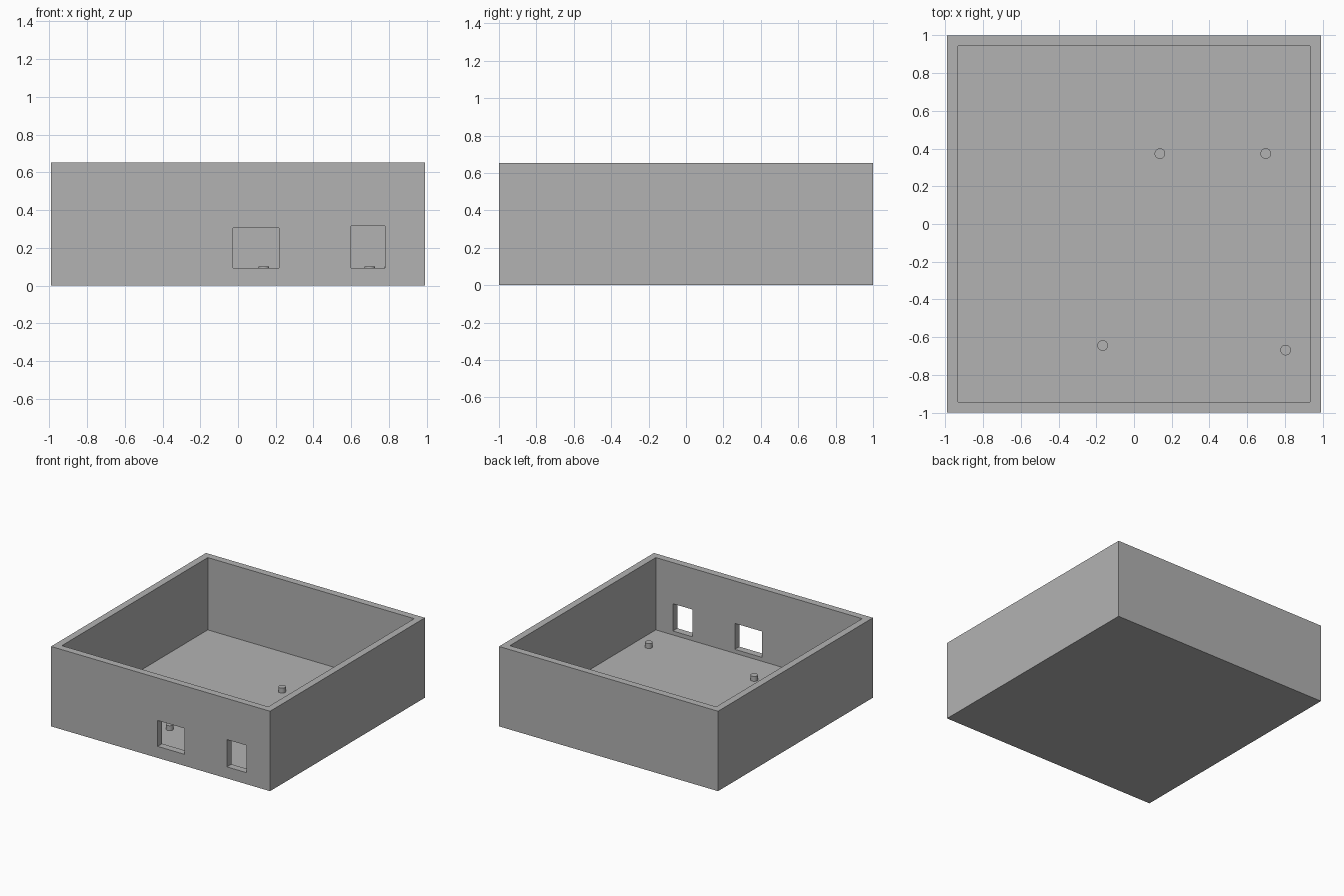
import bpy

default_cube = bpy.data.objects.get("Cube")
if default_cube:
    bpy.data.objects.remove(default_cube, do_unlink=True)

# Single plain grey material
grey = bpy.data.materials.new("plain_grey")
grey.use_nodes = True
colour = (0.448, 0.448, 0.448, 1)
grey.diffuse_color = colour
grey.node_tree.nodes["Principled BSDF"].inputs["Base Color"].default_value = colour


def add_box(name, low, high):
    """Box between two opposite corners."""
    bpy.ops.mesh.primitive_cube_add(size=1)
    box = bpy.context.object
    box.name = name
    box.location = [(a + b) / 2 for a, b in zip(low, high)]
    box.scale = [b - a for a, b in zip(low, high)]
    bpy.ops.object.transform_apply(location=True, rotation=False, scale=True)
    box.data.materials.append(grey)
    return box


def cut(target, low, high):
    """Subtract a box from the target and discard the cutter."""
    cutter = add_box("cutter", low, high)
    cutter.hide_render = True
    mod = target.modifiers.new("cut", "BOOLEAN")
    mod.operation = "DIFFERENCE"
    mod.solver = "EXACT"
    mod.object = cutter
    bpy.context.view_layer.objects.active = target
    bpy.ops.object.modifier_apply(modifier=mod.name)
    bpy.data.objects.remove(cutter, do_unlink=True)


# Open tray: outer block with a hollow interior
FLOOR = 0.062
tray = add_box("open_tray", (-0.99, -1, 0), (0.99, 1, 0.653))
cut(tray, (-0.933, -0.942, FLOOR), (0.933, 0.942, 0.9))

# Two rectangular ports through the front wall
for left, right, top in ((-0.026, 0.218, 0.306), (0.6, 0.779, 0.317)):
    cut(tray, (left, -1.1, 0.094), (right, -0.85, top))

# Mounting pegs on the floor
for i, (x, y) in enumerate(((0.137, 0.373), (0.698, 0.373),
                            (-0.166, -0.644), (0.803, -0.668))):
    bpy.ops.mesh.primitive_cylinder_add(vertices=32, radius=0.028, depth=0.06,
                                        location=(x, y, 0.072))
    peg = bpy.context.object
    peg.name = f"mounting_peg_{i + 1}"
    peg.data.materials.append(grey)
    bpy.ops.object.shade_smooth_by_angle()
